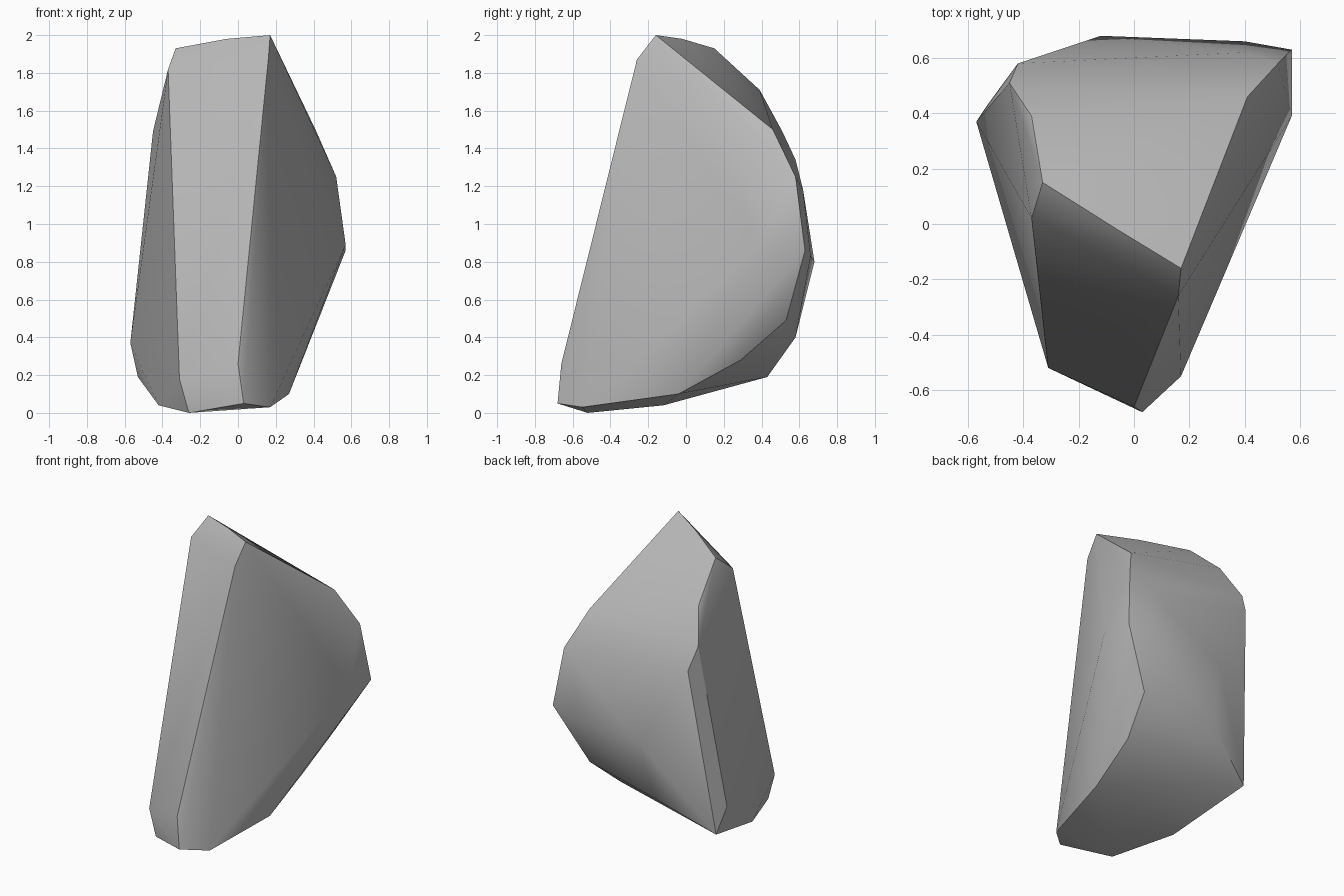
import bpy
import bmesh
from math import radians

# Remove the default cube
cube = bpy.data.objects.get("Cube")
if cube:
    bpy.data.objects.remove(cube, do_unlink=True)

# Stone colour
stone = bpy.data.materials.new("stone_grey")
stone.use_nodes = True
grey = (0.5, 0.5, 0.5, 1.0)
stone.diffuse_color = grey
shader = stone.node_tree.nodes["Principled BSDF"]
shader.inputs["Base Color"].default_value = grey
shader.inputs["Roughness"].default_value = 0.9

# Corners of the rock, grouped by region
crown = [(.17, -.16, 2), (-.06, -.02, 1.98), (-.33, .15, 1.93),
         (-.37, .02, 1.82), (.16, -.26, 1.87)]
front_foot = [(0, -.66, .26), (.03, -.68, .05), (-.31, -.52, .18),
              (-.26, -.52, 0), (.17, -.55, .03)]
left_ridge = [(.41, .46, 1.5), (.52, .58, 1.25), (.57, .63, .86), (.57, .39, .89),
              (.36, .53, .49), (.295, .29, .28), (.27, -.04, .1)]
right_ridge = [(-.37, .39, 1.71), (-.45, .51, 1.49), (-.42, .58, 1.34),
               (-.57, .37, .37), (-.53, .43, .19), (-.42, -.12, .04)]
back_bulge = [(-.12, .68, .8), (.4, .66, .83), (.4, .62, 1.18), (-.17, .58, .4)]

# Wrap the corners in a convex skin
bm = bmesh.new()
for corner in crown + front_foot + left_ridge + right_ridge + back_bulge:
    bm.verts.new(corner)
hull = bmesh.ops.convex_hull(bm, input=bm.verts[:])
loose = {v for v in hull["geom_interior"] + hull["geom_unused"]
         if isinstance(v, bmesh.types.BMVert) and not v.link_faces}
bmesh.ops.delete(bm, geom=list(loose), context="VERTS")
bmesh.ops.recalc_face_normals(bm, faces=bm.faces[:])

mesh = bpy.data.meshes.new("rock")
bm.to_mesh(mesh)
bm.free()
mesh.materials.append(stone)
rock = bpy.data.objects.new("rock", mesh)
bpy.context.collection.objects.link(rock)

# Soft facets with crisp ridges
bpy.ops.object.select_all(action="DESELECT")
rock.select_set(True)
bpy.context.view_layer.objects.active = rock
bpy.ops.object.shade_smooth_by_angle(angle=radians(30))
